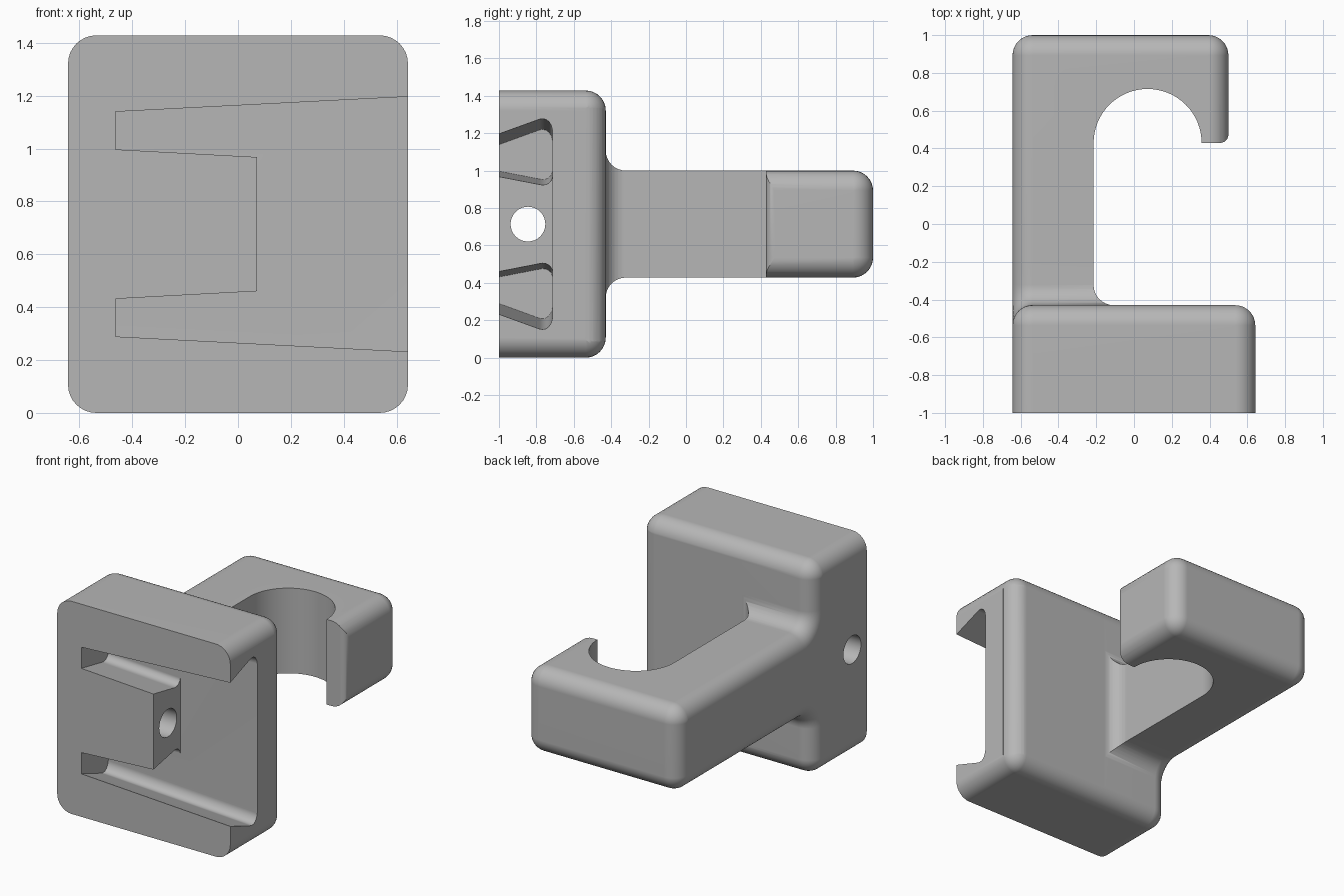
import bpy, bmesh
from math import sin, cos, pi, radians
from mathutils import Vector

if "Cube" in bpy.data.objects:
    bpy.data.objects.remove(bpy.data.objects["Cube"], do_unlink=True)

# Main sizes
R = 0.107            # edge rounding
HALF_X = 0.643
HALF_Z = 0.714       # also the mid height
BACK = -0.429        # back plane of the mounting block
ARM = 0.286          # half height of the arm
HOOK_X = 0.5         # outer side of the hook tip
HOOK_SHIFT = HALF_X - HOOK_X


def arc(cx, cy, r, start, end, n=8):
    angles = [radians(start + (end - start) * i / n) for i in range(n + 1)]
    return [(cx + r * cos(a), cy + r * sin(a)) for a in angles]


def mirrored(half):
    return half + [(y, -z) for y, z in reversed(half)]


def loft(name, rings):
    """Skin closed rings of equal length and cap both ends."""
    bm = bmesh.new()
    loops = [[bm.verts.new(p) for p in ring] for ring in rings]
    n = len(loops[0])
    for a, b in zip(loops, loops[1:]):
        for i in range(n):
            j = (i + 1) % n
            bm.faces.new((a[i], a[j], b[j], b[i]))
    bm.faces.new(loops[0])
    bm.faces.new(loops[-1])
    bmesh.ops.remove_doubles(bm, verts=bm.verts, dist=1e-5)
    bmesh.ops.recalc_face_normals(bm, faces=bm.faces)
    mesh = bpy.data.meshes.new(name)
    bm.to_mesh(mesh)
    bm.free()
    obj = bpy.data.objects.new(name, mesh)
    bpy.context.collection.objects.link(obj)
    return obj


def across(x, outline):
    return [Vector((x, y, z + HALF_Z)) for y, z in outline]


def subtract(target, cutter):
    cutter.hide_render = True
    mod = target.modifiers.new("cut", "BOOLEAN")
    mod.operation = "DIFFERENCE"
    mod.solver = "EXACT"
    mod.object = cutter
    bpy.context.view_layer.objects.active = target
    bpy.ops.object.modifier_apply(modifier=mod.name)
    bpy.data.objects.remove(cutter, do_unlink=True)


# Block and arm: T-shaped side profile with rounded rims on both sides
def side_profile(inset):
    half = [(-1, HALF_Z - inset)]
    half += arc(BACK - R, HALF_Z - R, R - inset, 90, 0)
    half += arc(BACK + R, ARM + R, R + inset, 180, 270)
    half += arc(1 - R, ARM - R, R - inset, 90, 0)
    return mirrored(half)


rim = [(R * (1 - cos(t)), R * (1 - sin(t))) for t in (pi / 2 * i / 8 for i in range(9))]
rings = [across(-HALF_X + x, side_profile(d)) for x, d in rim]
rings += [across(HALF_X - x, side_profile(d)) for x, d in reversed(rim)]
body = loft("hook_bracket", rings)

# Pull the hook end in to its narrower width
bm = bmesh.new()
bm.from_mesh(body.data)
for y in (-0.2, 0):
    bmesh.ops.bisect_plane(bm, geom=bm.verts[:] + bm.edges[:] + bm.faces[:],
                           plane_co=(0, y, 0), plane_no=(0, 1, 0))
for v in bm.verts:
    if v.co.x > 0 and v.co.y > -0.1:
        v.co.x -= HOOK_SHIFT
bm.to_mesh(body.data)
bm.free()

# Throat of the hook, with the block's rounded back corner
GAP = 0.001
TIP = 0.045
INNER = -0.214
back = BACK - GAP
throat = [(0.9, BACK - R)]
throat += arc(HALF_X - R, BACK - R, R - GAP, 0, 90)
throat += arc(INNER + R, back + R, R, 270, 180)
throat += arc(INNER + ARM, -BACK, ARM, 180, 0, 32)
throat += arc(HOOK_X - TIP, -BACK + TIP, TIP, 270, 360, 6)
throat += [(0.9, -BACK + TIP)]
subtract(body, loft("throat_cutter",
                    [[Vector((x, y, z)) for x, y in throat] for z in (-0.2, 1.6)]))

# Tapered dovetail pocket, open on the left side
POCKET_END = -0.464


def pocket_ring(x):
    w = 0.425 + 0.0515 * (x - POCKET_END)
    steps = [(-1.05, -0.018), (-0.785, 0.078), (-0.768, 0.081), (-0.75, 0.078),
             (-0.733, 0.066), (-0.72, 0.045), (-0.714, 0.02)]
    return across(x, mirrored([(y, w + d) for y, d in steps]))


# Tongue left standing inside the pocket
def tongue_ring(x):
    w = 0.284 - 0.054 * (x - POCKET_END)
    steps = [(-1.1, 0.018), (-0.785, -0.043), (-0.768, -0.046), (-0.75, -0.044),
             (-0.733, -0.036), (-0.72, -0.021), (-0.713, 0), (-0.6, 0)]
    return across(x, mirrored([(y, w + d) for y, d in steps]))


pocket = loft("pocket_cutter", [pocket_ring(x) for x in (POCKET_END, 0.8)])
subtract(pocket, loft("tongue_keeper", [tongue_ring(x) for x in (-0.6, 0.0714)]))
subtract(body, pocket)

# Screw hole through the tongue
hole = arc(-0.845, 0, 0.093, 0, 360, 32)[:-1]
subtract(body, loft("hole_cutter", [across(x, hole) for x in (-0.9, 0.5)]))

# Material and shading
grey = bpy.data.materials.new("mid grey")
grey.use_nodes = True
colour = (0.47, 0.47, 0.47, 1)
grey.diffuse_color = colour
grey.node_tree.nodes["Principled BSDF"].inputs["Base Color"].default_value = colour
body.data.materials.clear()
body.data.materials.append(grey)
for p in body.data.polygons:
    p.material_index = 0

bpy.ops.object.select_all(action="DESELECT")
body.select_set(True)
bpy.context.view_layer.objects.active = body
bpy.ops.object.shade_smooth_by_angle(angle=radians(30))
weighted = body.modifiers.new("weighted_normals", "WEIGHTED_NORMAL")
weighted.keep_sharp = True
